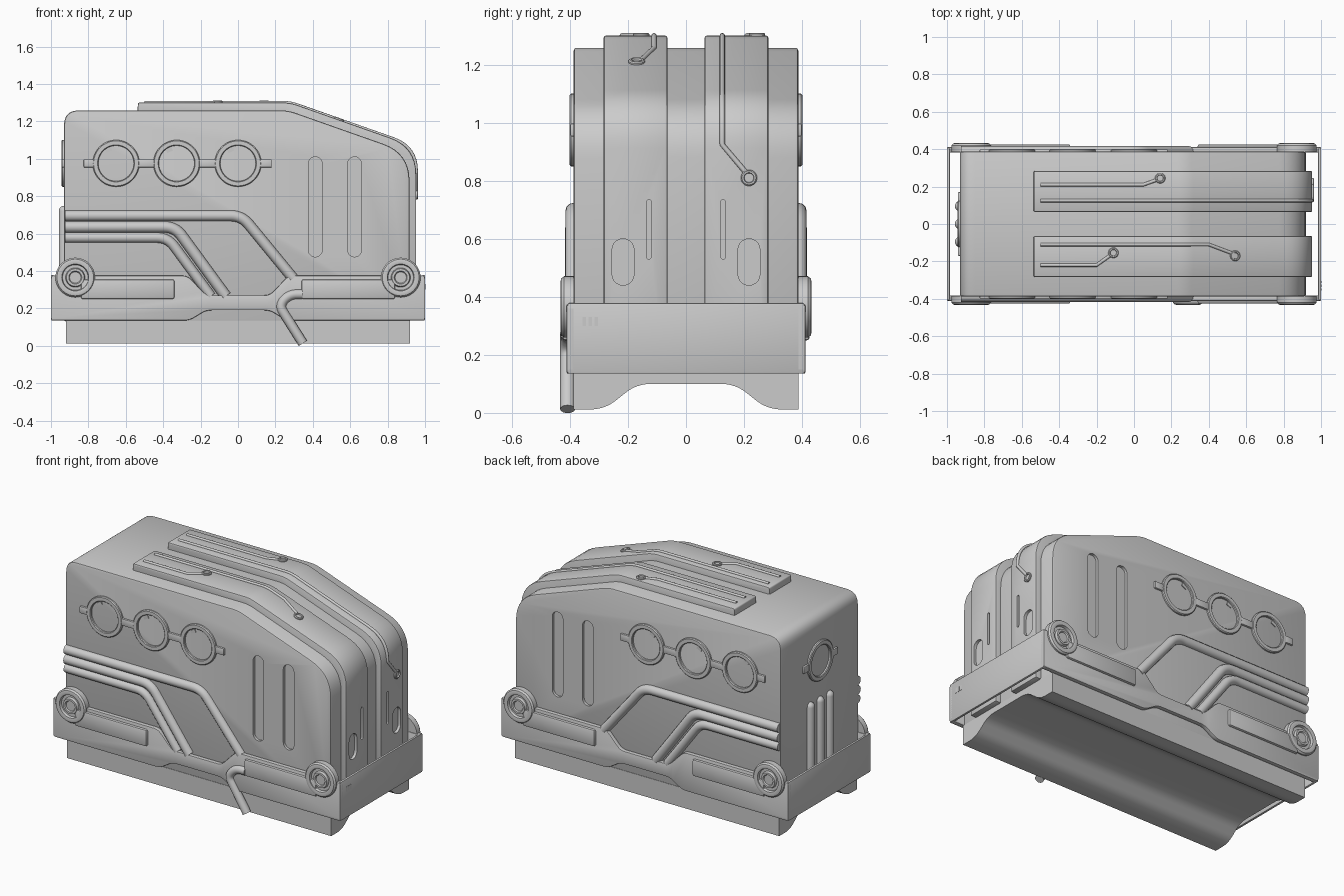
import bpy, bmesh
from math import sin, cos, pi
from mathutils import Vector

if "Cube" in bpy.data.objects:
    bpy.data.objects.remove(bpy.data.objects["Cube"])

cutters = []


def mesh_object(name, bm):
    bmesh.ops.recalc_face_normals(bm, faces=bm.faces[:])
    me = bpy.data.meshes.new(name)
    bm.to_mesh(me)
    bm.free()
    ob = bpy.data.objects.new(name, me)
    bpy.context.collection.objects.link(ob)
    return ob


def fillet(pts, n=8):
    """Round corners: each point is (coords, trim distance)."""
    out = []
    for i, (p, d) in enumerate(pts):
        p = Vector(p)
        if d == 0:
            out.append(p)
            continue
        a = p + (Vector(pts[i - 1][0]) - p).normalized() * d
        b = p + (Vector(pts[(i + 1) % len(pts)][0]) - p).normalized() * d
        for k in range(n + 1):
            t = k / n
            out.append(a * (1 - t) ** 2 + p * 2 * t * (1 - t) + b * t * t)
    return out


def prism(name, pts, axis, lo, hi, bevel=0.0):
    """Extrude a profile: (x, z) along y or (y, z) along x."""
    bm = bmesh.new()
    place = (lambda p, t: (p[0], t, p[1])) if axis == 'y' else (lambda p, t: (t, p[0], p[1]))
    a = [bm.verts.new(place(p, lo)) for p in pts]
    b = [bm.verts.new(place(p, hi)) for p in pts]
    bm.faces.new(a)
    bm.faces.new(b[::-1])
    n = len(pts)
    for i in range(n):
        bm.faces.new((a[i], b[i], b[(i + 1) % n], a[(i + 1) % n]))
    ob = mesh_object(name, bm)
    if bevel:
        m = ob.modifiers.new("bevel", 'BEVEL')
        m.width, m.segments, m.limit_method = bevel, 2, 'ANGLE'
    return ob


def rect(x0, x1, z0, z1):
    return [(x0, z0), (x1, z0), (x1, z1), (x0, z1)]


def capsule(u, r, z0, z1, n=10):
    top = [(u + r * cos(pi * k / n), z1 - r + r * sin(pi * k / n)) for k in range(n + 1)]
    low = [(u - r * cos(pi * k / n), z0 + r - r * sin(pi * k / n)) for k in range(n + 1)]
    return top + low


def cut(target, name, pts, axis, lo, hi):
    c = prism(name, pts, axis, lo, hi)
    c.hide_render = True
    cutters.append(c)
    m = target.modifiers.new("cut", 'BOOLEAN')
    m.object, m.operation, m.solver = c, 'DIFFERENCE', 'EXACT'


def lathe(name, prof, loc, direction, n=40, closed=False):
    """Revolve (radius, height) around a direction."""
    bm = bmesh.new()
    rows = []
    for r, h in prof:
        if r == 0:
            rows.append([bm.verts.new((0, 0, h))] * n)
        else:
            rows.append([bm.verts.new((r * cos(2 * pi * k / n), r * sin(2 * pi * k / n), h)) for k in range(n)])
    pairs = list(zip(rows, rows[1:])) + ([(rows[-1], rows[0])] if closed else [])
    for a, b in pairs:
        for k in range(n):
            j = (k + 1) % n
            bm.faces.new(list(dict.fromkeys((a[k], a[j], b[j], b[k]))))
    ob = mesh_object(name, bm)
    ob.location = loc
    ob.rotation_mode = 'QUATERNION'
    ob.rotation_quaternion = Vector(direction).to_track_quat('Z', 'Y')
    return ob


def tube(name, pts, r):
    path = fillet(pts)
    cu = bpy.data.curves.new(name, 'CURVE')
    cu.dimensions, cu.bevel_depth, cu.bevel_resolution, cu.use_fill_caps = '3D', r, 4, True
    sp = cu.splines.new('POLY')
    sp.points.add(len(path) - 1)
    for q, p in zip(sp.points, path):
        q.co = (*p, 1)
    ob = bpy.data.objects.new(name, cu)
    bpy.context.collection.objects.link(ob)


# Main body
body = prism("body", fillet([((-0.93, 0.13), 0), ((-0.93, 1.258), 0.08), ((0.27, 1.258), 0.04),
                             ((0.917, 1.03), 0.15), ((0.917, 0.13), 0)]), 'y', -0.387, 0.387, 0.01)

# Base skid with arched underside
half = fillet([((0.387, 0.135), 0), ((0.387, 0.012), 0), ((0.28, 0.012), 0.05), ((0.17, 0.1), 0.05), ((0, 0.1), 0)])
prism("base", half + [(-p[0], p[1]) for p in half[::-1] if p[0] > 0.001], 'x', -0.92, 0.92)

# Roof ridges running down the right end, with slots
for s in (-1, 1):
    ridge = prism("roof_ridge", fillet([((-0.54, 1.2), 0), ((-0.535, 1.3), 0.01), ((0.28, 1.3), 0.04),
                                        ((0.953, 1.063), 0.15), ((0.953, 0.14), 0), ((0.86, 0.14), 0),
                                        ((0.86, 0.95), 0), ((0.25, 1.2), 0)]),
                  'y', *sorted((s * 0.064, s * 0.284)), 0.014)
    cut(ridge, "end_vent_cutter", capsule(s * 0.217, 0.038, 0.44, 0.60), 'x', 0.935, 1.0)
    cut(ridge, "end_slit_cutter", capsule(s * 0.128, 0.008, 0.53, 0.735), 'x', 0.935, 1.0)

# Raised conduits on the ridges, each ending in a small ring
slope = (0.335, 0, 0.942)
conduits = [
    ([((-0.5, -0.22, 1.3), 0), ((-0.2, -0.22, 1.3), 0), ((-0.13, -0.17, 1.3), 0)], (-0.11, -0.154, 1.3), (0, 0, 1)),
    ([((-0.5, -0.11, 1.3), 0), ((0.28, -0.11, 1.3), 0.04), ((0.4, -0.11, 1.257), 0), ((0.52, -0.155, 1.215), 0)],
     (0.54, -0.17, 1.208), slope),
    ([((-0.5, 0.21, 1.3), 0), ((0.05, 0.21, 1.3), 0), ((0.12, 0.235, 1.3), 0)], (0.14, 0.245, 1.3), (0, 0, 1)),
    ([((-0.5, 0.125, 1.3), 0), ((0.28, 0.125, 1.3), 0.04), ((0.953, 0.125, 1.063), 0.13), ((0.953, 0.125, 0.925), 0),
      ((0.953, 0.205, 0.83), 0)], (0.953, 0.217, 0.81), (1, 0, 0)),
]
small_ring = [(0.028, -0.01), (0.028, 0.006), (0.024, 0.01), (0.018, 0.01), (0.016, 0.003), (0, 0.003)]
for pts, end, direction in conduits:
    tube("roof_conduit", pts, 0.009)
    lathe("conduit_ring", small_ring, end, direction, 24)

ring = [(0.095, -0.005), (0.095, 0.01), (0.099, 0.014), (0.12, 0.014), (0.125, 0.009), (0.125, -0.005)]
disc = [(0, 0.036), (0.03, 0.036), (0.035, 0.043), (0.047, 0.043), (0.052, 0.028), (0.068, 0.028), (0.072, 0.044),
        (0.086, 0.047), (0.098, 0.044), (0.106, 0.034), (0.106, 0.0), (0, 0.0)]
belt_half = [((0.17, 0.27), 0.03), ((0.27, 0.375), 0.03), ((1.0, 0.375), 0.015), ((1.0, 0.135), 0.015),
             ((0.26, 0.135), 0.03), ((0.17, 0.19), 0.03)]
belt = fillet(belt_half + [((-p[0], p[1]), d) for p, d in belt_half[::-1]], 5)

# Details repeated on front and back
for s in (-1, 1):
    def span(a, b):
        return sorted((s * a, s * b))

    # Side skirt belt, plates and corner discs
    prism("side_belt", belt, 'y', *span(0.382, 0.411), 0.005)
    for sx in (-1, 1):
        prism("side_plate", rect(*sorted((sx * 0.34, sx * 0.84)), 0.25, 0.355), 'y', *span(0.40, 0.426), 0.01)
        lathe("corner_disc", disc, (sx * 0.87, s * 0.386, 0.365), (0, s, 0))

    # Portholes joined by a thin bar
    for x in (-0.652, -0.328, 0.0):
        lathe("porthole_ring", ring, (x, s * 0.387, 0.975), (0, s, 0), 48, True)
        prism("porthole_glint", [(x - 0.05, 1.03), (x - 0.02, 1.044), (x - 0.028, 1.062), (x - 0.058, 1.045)],
              'y', *span(0.38, 0.392))
    for x0, x1 in ((-0.825, -0.765), (-0.54, -0.44), (-0.215, -0.113), (0.113, 0.18)):
        prism("porthole_bar", rect(x0, x1, 0.953, 0.997), 'y', *span(0.38, 0.399), 0.005)

    # Recessed upright slots
    for x in (0.413, 0.623):
        cut(body, "side_slot_cutter", capsule(x, 0.037, 0.475, 1.01), 'y', *span(0.37, 0.45))

    # Side pipes
    for z, xb, xe, ze, r in ((0.695, 0.02, 0.295, 0.36, 0.029), (0.635, -0.335, -0.065, 0.265, 0.03),
                             (0.578, -0.375, -0.145, 0.265, 0.027)):
        tube("side_pipe", [((-0.925, s * 0.387, z), 0), ((xb, s * 0.387, z), 0.06), ((xe, s * 0.387, ze), 0)], r)

# End walls of the belt
for s in (-1, 1):
    prism("end_belt", rect(-0.408, 0.408, 0.135, 0.378), 'x', *sorted((s * 0.984, s * 1.0)), 0.005)
for y in (-0.35, -0.33, -0.31):
    prism("end_mark", rect(y - 0.006, y + 0.006, 0.30, 0.33), 'x', 0.99, 1.002)

# Left end: porthole and upright pipes
lathe("end_porthole_ring", ring, (-0.93, 0, 0.975), (-1, 0, 0), 48, True)
for s in (-1, 1):
    prism("end_porthole_bar", rect(*sorted((s * 0.113, s * 0.17)), 0.953, 0.997), 'x', -0.942, -0.92, 0.005)
for y in (-0.095, 0, 0.095):
    lathe("end_pipe", [(0, 0.14), (0.028, 0.14)] + [(0.028 * cos(pi * k / 12), 0.72 + 0.028 * sin(pi * k / 12))
                                                    for k in range(6)] + [(0, 0.748)], (-0.93, y, 0), (0, 0, 1), 20)

# Hooked drain pipe on the front only
tube("drain_pipe", [((0.345, -0.408, 0.275), 0), ((0.275, -0.408, 0.275), 0.04), ((0.22, -0.408, 0.215), 0.04),
                    ((0.347, -0.408, 0.013), 0)], 0.026)

# Apply modifiers, drop cutters, shade
bpy.ops.object.select_all(action='DESELECT')
parts = [o for o in bpy.context.scene.objects if o not in cutters]
for o in parts:
    o.select_set(True)
bpy.context.view_layer.objects.active = parts[0]
bpy.ops.object.convert(target='MESH')
for c in cutters:
    bpy.data.objects.remove(c)
bpy.ops.object.shade_smooth_by_angle(angle=0.6)
